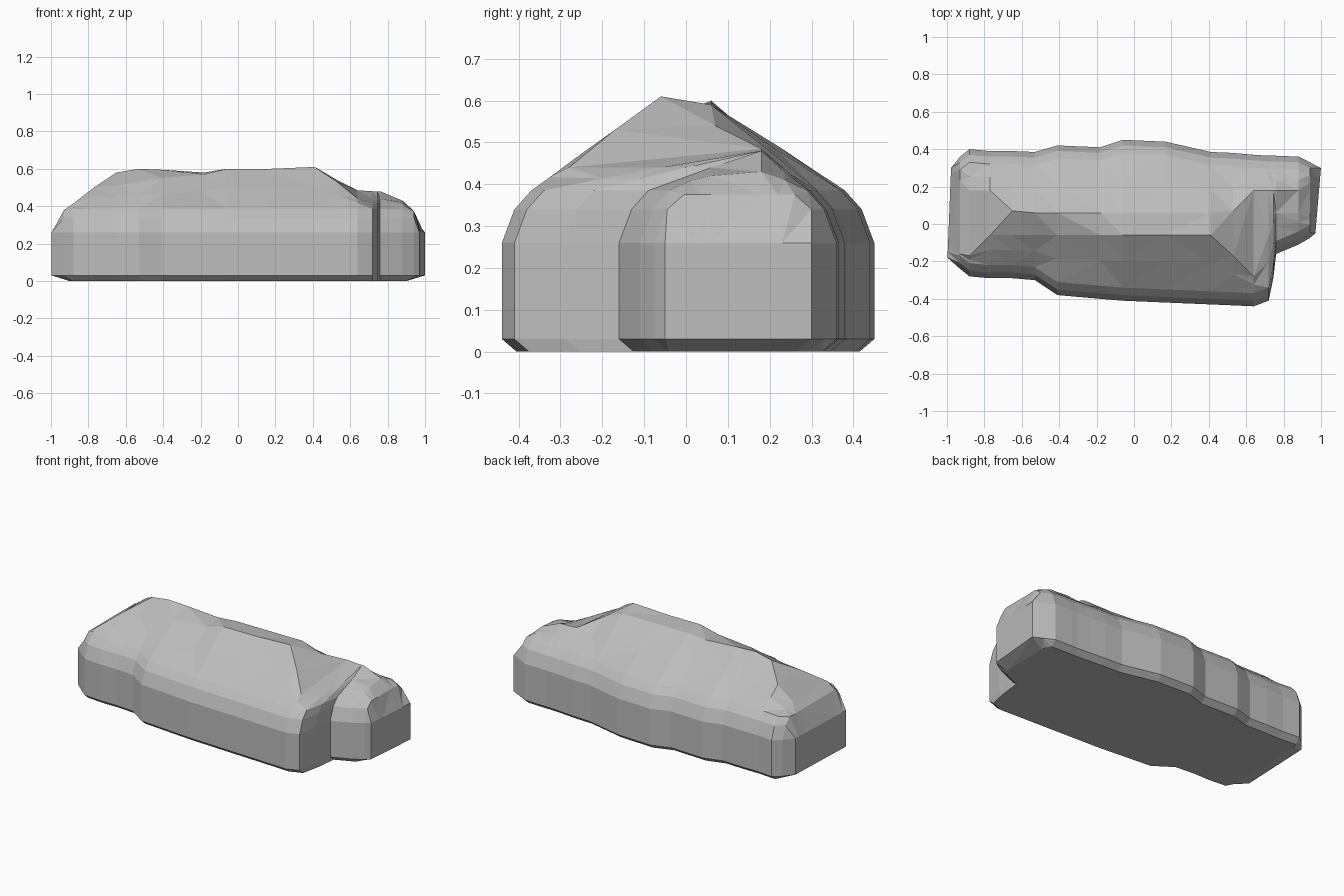
import bpy
import bmesh
import random

random.seed(4)
cube = bpy.data.objects.get("Cube")
if cube:
    bpy.data.objects.remove(cube, do_unlink=True)

# Stations along the length:
# x, front y, back y, front ridge y, front ridge height, back ridge height
STATIONS = [
    (-0.99, -0.18, 0.3, -0.09, 0.26, 0.26),
    (-0.93, -0.24, 0.36, -0.15, 0.38, 0.38),
    (-0.88, -0.28, 0.4, -0.17, 0.415, 0.415),
    (-0.77, -0.29, 0.39, -0.06, 0.5, 0.5),
    (-0.65, -0.29, 0.39, -0.06, 0.51, 0.58),
    (-0.53, -0.3, 0.385, -0.06, 0.53, 0.6),
    (-0.41, -0.38, 0.42, -0.06, 0.55, 0.595),
    (-0.18, -0.4, 0.41, -0.06, 0.57, 0.58),
    (-0.06, -0.41, 0.45, -0.06, 0.6, 0.59),
    (0.17, -0.42, 0.44, -0.06, 0.6, 0.59),
    (0.41, -0.43, 0.385, -0.06, 0.61, 0.59),
    (0.53, -0.435, 0.38, -0.17, 0.53, 0.54),
    (0.64, -0.44, 0.37, -0.28, 0.44, 0.485),
    (0.72, -0.41, 0.365, -0.06, 0.44, 0.48),
    (0.745, -0.29, 0.365, 0, 0.44, 0.48),
    (0.76, -0.16, 0.365, 0.06, 0.44, 0.48),
    (0.88, -0.11, 0.36, 0.06, 0.42, 0.43),
    (0.94, -0.075, 0.33, 0.06, 0.375, 0.375),
    (0.974, -0.05, 0.3, 0.06, 0.26, 0.26),
]


def clamp(value, low, high):
    return max(low, min(high, value))


def midpoint(a, b):
    """Point halfway up a roof slope, slightly uneven."""
    lift = random.uniform(-0.006, 0.006)
    return ((a[0] + b[0]) / 2, (a[1] + b[1]) / 2 + lift)


def wall(y, inward):
    """One side from the underside up to the shoulder."""
    return [(y + inward * inset, z) for inset, z in
            ((0.035, 0), (0, 0.03), (0, 0.26), (0.03, 0.34), (0.07, 0.385))]


def section(x, front, back, ridge_y, front_height, back_height):
    """Cross-section running from the front foot over the roof to the back."""
    # The back ridge swings backward towards both ends
    shift = clamp(abs(x + 0.06) - 0.58, 0, 0.12)
    ridge_a = (ridge_y, front_height)
    ridge_b = (shift + 0.06, back_height)
    near, far = wall(front, 1), wall(back, -1)
    roof = [midpoint(near[-1], ridge_a), ridge_a, ridge_b,
            midpoint(ridge_b, far[-1])]
    cap = max(front_height, back_height)
    return [(y, min(z, cap)) for y, z in near + roof + far[::-1]]


def place(x, y, z):
    """Skew the two end walls and tuck their feet under."""
    if x < -0.95:
        x += 0.04 * y
    elif x > 0.95:
        x += 0.085 * y
    if z == 0:
        x = clamp(x, -0.9, 0.9)
    return x, y, z


# Join the cross-sections into one closed boulder-like mass
bm = bmesh.new()
rings = []
for station in STATIONS:
    rings.append([bm.verts.new(place(station[0], y, z))
                  for y, z in section(*station)])

for left, right in zip(rings, rings[1:]):
    count = len(left)
    for i in range(count):
        j = (i + 1) % count
        bm.faces.new((left[i], left[j], right[j], right[i]))

# Upright end walls, each with a bevel running under to the foot
for ring in (rings[0], rings[-1]):
    bm.faces.new(ring[1:-1])
    bm.faces.new((ring[0], ring[1], ring[-2], ring[-1]))

bmesh.ops.remove_doubles(bm, verts=bm.verts, dist=0.001)
bmesh.ops.triangulate(bm, faces=bm.faces)
bmesh.ops.recalc_face_normals(bm, faces=bm.faces)

mesh = bpy.data.meshes.new("rock_mass")
bm.to_mesh(mesh)
bm.free()
rock = bpy.data.objects.new("rock_mass", mesh)
bpy.context.collection.objects.link(rock)

# Plain grey stone
stone = bpy.data.materials.new("stone_grey")
stone.use_nodes = True
grey = (0.51, 0.51, 0.51, 1)
stone.diffuse_color = grey
for node in stone.node_tree.nodes:
    if node.type == 'BSDF_PRINCIPLED':
        node.inputs["Base Color"].default_value = grey
mesh.materials.append(stone)
